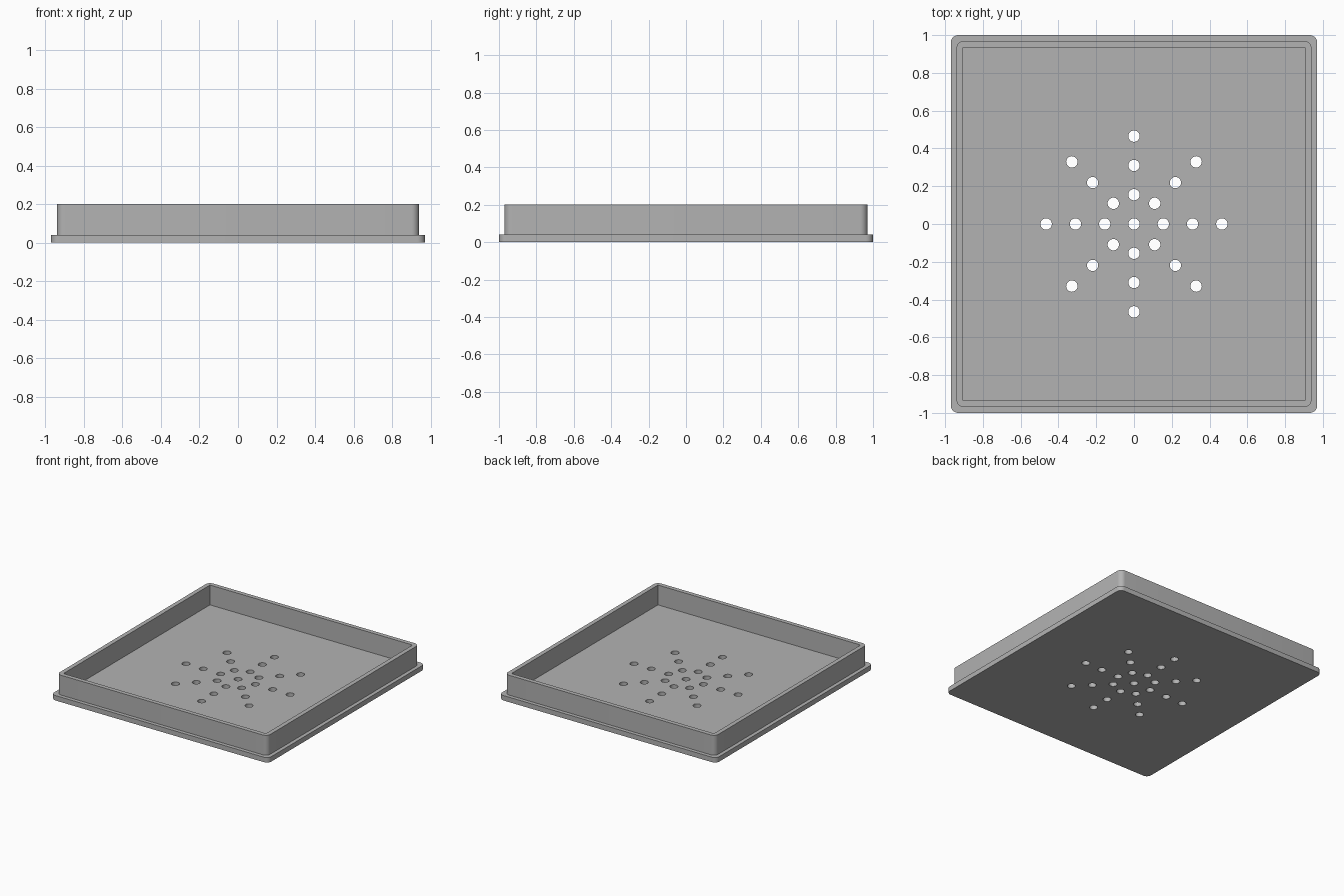
import bpy
import bmesh
from math import cos, sin, pi, radians

old = bpy.data.objects.get("Cube")
if old:
    bpy.data.objects.remove(old, do_unlink=True)

grey = bpy.data.materials.new("plain grey")
grey.use_nodes = True
grey.diffuse_color = (0.45, 0.45, 0.45, 1)
grey.node_tree.nodes["Principled BSDF"].inputs["Base Color"].default_value = (0.45, 0.45, 0.45, 1)


def make_object(name, bm):
    mesh = bpy.data.meshes.new(name)
    bmesh.ops.recalc_face_normals(bm, faces=bm.faces)
    bm.to_mesh(mesh)
    bm.free()
    mesh.materials.append(grey)
    obj = bpy.data.objects.new(name, mesh)
    bpy.context.collection.objects.link(obj)
    return obj


def rounded_block(name, half_x, half_y, bottom, top, radius=0, steps=8):
    """Upright block whose four vertical corners are rounded."""
    bm = bmesh.new()
    points = []
    for corner, (sx, sy) in enumerate([(1, 1), (-1, 1), (-1, -1), (1, -1)]):
        for i in range(steps + 1 if radius else 1):
            a = (corner + i / steps) * pi / 2
            points.append((sx * (half_x - radius) + radius * cos(a),
                           sy * (half_y - radius) + radius * sin(a), bottom))
    face = bm.faces.new([bm.verts.new(p) for p in points])
    side = bmesh.ops.extrude_face_region(bm, geom=[face], use_keep_orig=True)
    verts = [v for v in side["geom"] if isinstance(v, bmesh.types.BMVert)]
    bmesh.ops.translate(bm, verts=verts, vec=(0, 0, top - bottom))
    return make_object(name, bm)


def cut(obj, cutter):
    cutter.hide_render = True
    mod = obj.modifiers.new("cut", 'BOOLEAN')
    mod.operation = 'DIFFERENCE'
    mod.solver = 'EXACT'
    mod.object = cutter
    activate(obj)
    bpy.ops.object.modifier_apply(modifier=mod.name)
    bpy.data.objects.remove(cutter, do_unlink=True)


def activate(obj):
    bpy.ops.object.select_all(action='DESELECT')
    obj.select_set(True)
    bpy.context.view_layer.objects.active = obj


# Tray: wide base flange with a drainage pattern
base = rounded_block("base_plate", 0.97, 1.0, 0, 0.04, 0.04)

# Drain holes: one in the centre and three rings of eight
spots = [(0, 0)] + [(0.155 * ring * cos(k * pi / 4), 0.155 * ring * sin(k * pi / 4))
                    for ring in (1, 2, 3) for k in range(8)]
bm = bmesh.new()
for x, y in spots:
    made = bmesh.ops.create_cone(bm, cap_ends=True, segments=32,
                                 radius1=0.03, radius2=0.03, depth=0.2)
    bmesh.ops.translate(bm, verts=made["verts"], vec=(x, y, 0.02))
cut(base, make_object("drain_hole_cutter", bm))

# Rim: rounded outside, square inside
rim = rounded_block("rim_wall", 0.94, 0.97, 0.04, 0.2, 0.04)
cut(rim, rounded_block("rim_cutter", 0.905, 0.935, -0.1, 0.4))

for part in (base, rim):
    activate(part)
    bpy.ops.object.shade_smooth_by_angle(angle=radians(30))
